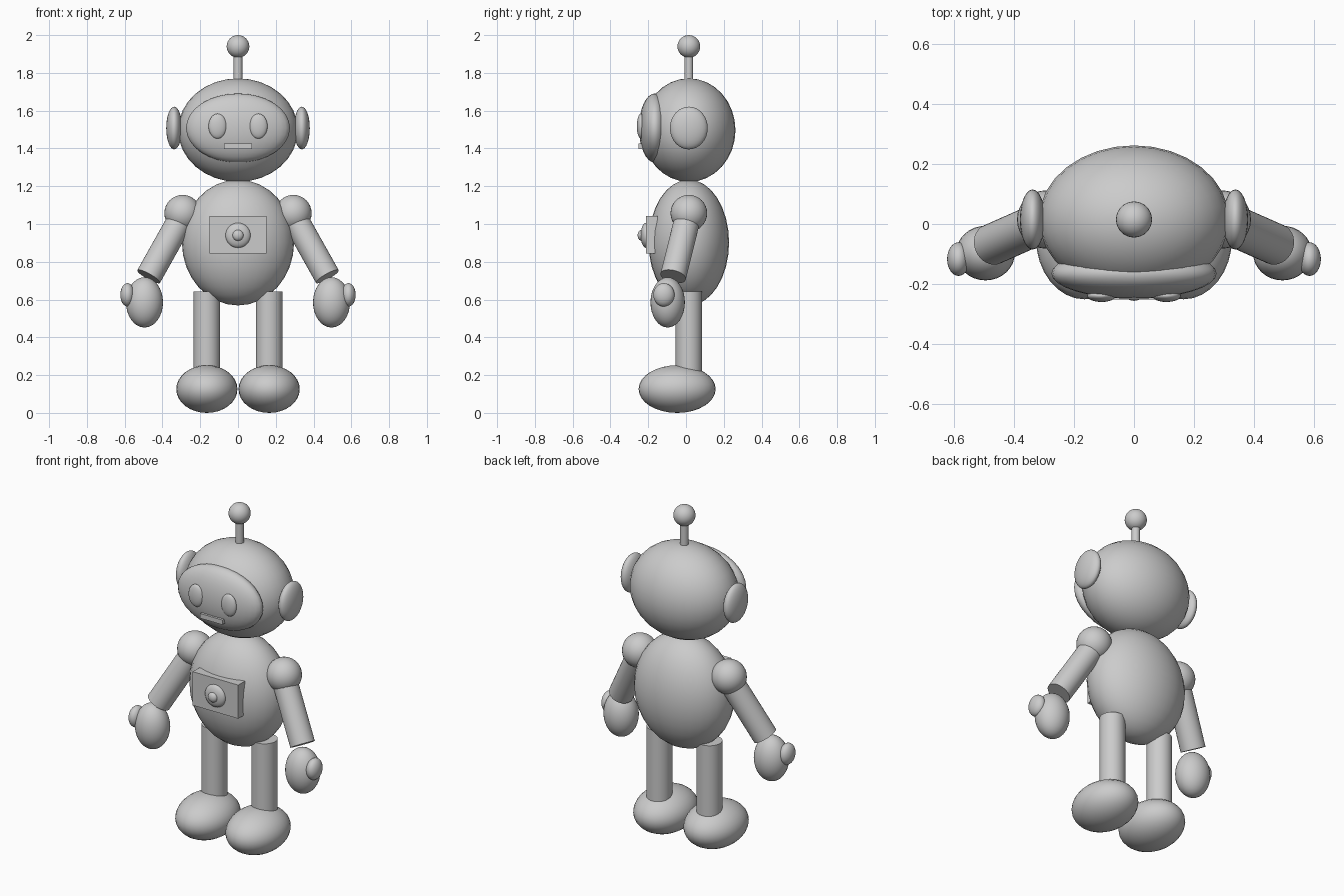
import bpy
import math
from mathutils import Vector

if "Cube" in bpy.data.objects:
    bpy.data.objects.remove(bpy.data.objects["Cube"])

Y = 0.015  # depth of the main axis


def finish(name):
    ob = bpy.context.object
    ob.name = name
    bpy.ops.object.transform_apply(location=False, rotation=False, scale=True)
    bpy.ops.object.shade_smooth_by_angle(angle=math.radians(40))
    return ob


def ellipsoid(name, loc, radii, segs=32, rings=16):
    bpy.ops.mesh.primitive_uv_sphere_add(segments=segs, ring_count=rings, radius=1, location=loc)
    bpy.context.object.scale = radii
    return finish(name)


def rod(name, a, b, r, segs=32):
    a, b = Vector(a), Vector(b)
    d = b - a
    bpy.ops.mesh.primitive_cylinder_add(
        vertices=segs, radius=r, depth=d.length, location=(a + b) / 2,
        rotation=d.to_track_quat('Z', 'Y').to_euler())
    return finish(name)


def box(name, lo, hi):
    lo, hi = Vector(lo), Vector(hi)
    bpy.ops.mesh.primitive_cube_add(size=1, location=(lo + hi) / 2)
    bpy.context.object.scale = hi - lo
    return finish(name)


# Head, visor and mouth
ellipsoid("head", (0, Y, 1.497), (0.317, 0.247, 0.274))
ellipsoid("visor", (0, -0.165, 1.508), (0.275, 0.084, 0.183))
box("mouth", (-0.073, -0.252, 1.397), (0.073, -0.215, 1.425))

# Antenna
rod("antenna_rod", (0, Y, 1.73), (0, Y, 1.92), 0.023)
ellipsoid("antenna_ball", (0, Y, 1.94), (0.06, 0.06, 0.06))

# Body with chest panel and button
ellipsoid("body", (0, Y, 0.902), (0.297, 0.213, 0.333))
box("chest_panel", (-0.15, -0.212, 0.843), (0.15, -0.15, 1.043))
ellipsoid("button_ring", (0, -0.212, 0.94), (0.066, 0.028, 0.066))
ellipsoid("button", (0, -0.236, 0.94), (0.029, 0.02, 0.029))

# Paired parts
for s, side in ((-1, "right"), (1, "left")):
    ellipsoid(f"{side}_eye", (s * 0.108, -0.239, 1.518), (0.048, 0.021, 0.066))
    ellipsoid(f"{side}_ear", (s * 0.338, Y, 1.508), (0.042, 0.1, 0.113))
    ellipsoid(f"{side}_shoulder", (s * 0.293, Y, 1.057), (0.097, 0.097, 0.097))
    rod(f"{side}_arm", (s * 0.285, Y, 1.057), (s * 0.473, -0.068, 0.722), 0.069)
    ellipsoid(f"{side}_hand", (s * 0.495, -0.097, 0.585), (0.098, 0.091, 0.133))
    ellipsoid(f"{side}_thumb", (s * 0.585, -0.117, 0.625), (0.038, 0.056, 0.062))
    rod(f"{side}_leg", (s * 0.165, Y, 0.15), (s * 0.165, Y, 0.643), 0.07)
    ellipsoid(f"{side}_foot", (s * 0.165, -0.047, 0.126), (0.162, 0.204, 0.126))
